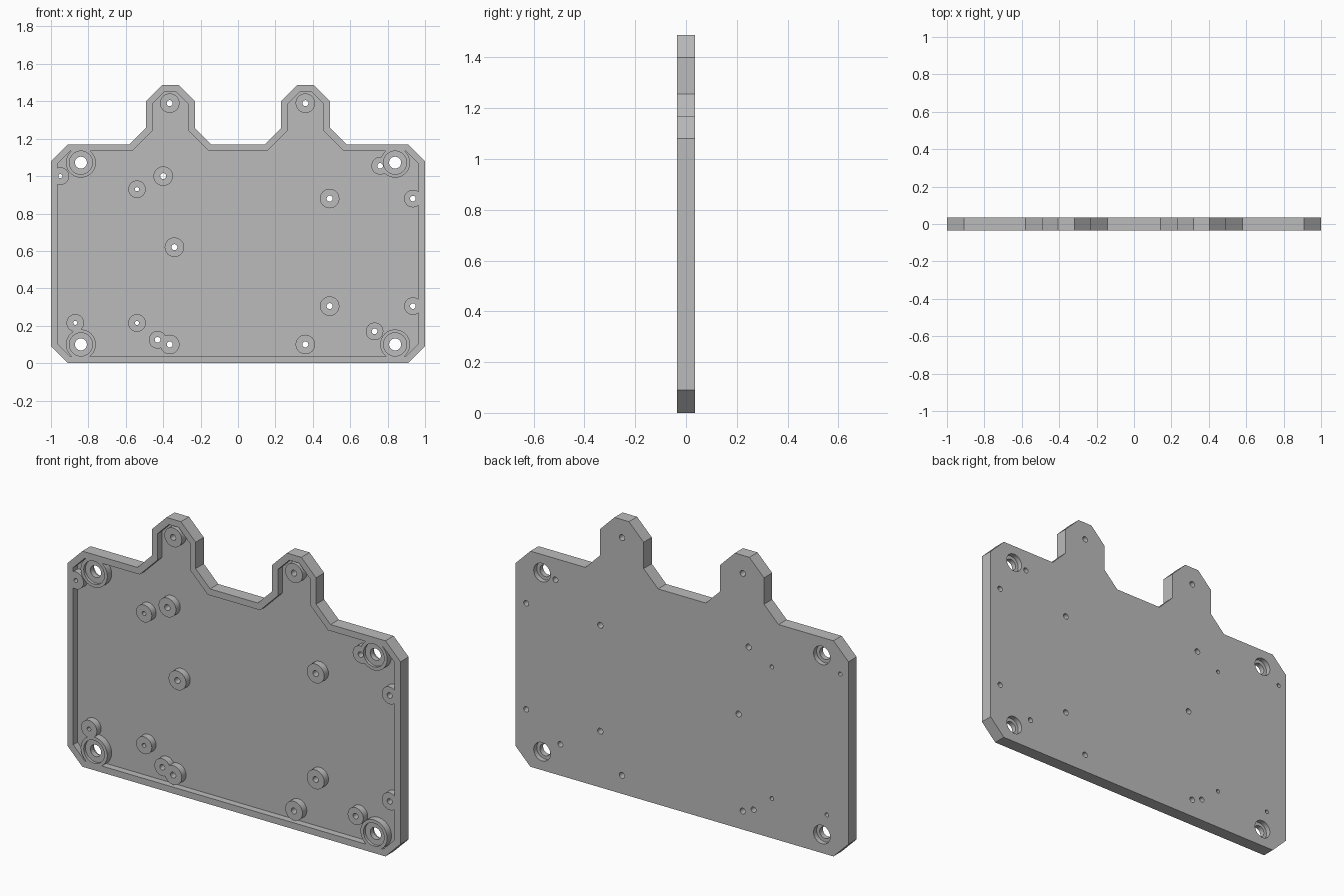
import bpy, bmesh, math
from mathutils import Vector

cube = bpy.data.objects.get("Cube")
if cube:
    bpy.data.objects.remove(cube, do_unlink=True)

FRONT, BACK, FLOOR = -0.035, 0.035, 0.002
RIM = 0.035

grey = bpy.data.materials.new("plain grey")
grey.use_nodes = True
grey.diffuse_color = (0.5, 0.5, 0.5, 1)
grey.node_tree.nodes["Principled BSDF"].inputs["Base Color"].default_value = (0.5, 0.5, 0.5, 1)


def prism(name, points, y0, y1):
    """Extrude an x-z outline from y0 to y1."""
    bm = bmesh.new()
    face = bm.faces.new([bm.verts.new((x, y0, z)) for x, z in points])
    ext = bmesh.ops.extrude_face_region(bm, geom=[face])
    verts = [g for g in ext["geom"] if isinstance(g, bmesh.types.BMVert)]
    bmesh.ops.translate(bm, verts=verts, vec=(0, y1 - y0, 0))
    bmesh.ops.recalc_face_normals(bm, faces=bm.faces)
    mesh = bpy.data.meshes.new(name)
    bm.to_mesh(mesh)
    bm.free()
    mesh.materials.append(grey)
    ob = bpy.data.objects.new(name, mesh)
    bpy.context.collection.objects.link(ob)
    return ob


def disc(name, x, z, r, y0, y1, n=32):
    ring = [(x + r * math.cos(math.tau * i / n), z + r * math.sin(math.tau * i / n))
            for i in range(n)]
    return prism(name, ring, y0, y1)


def cut(target, cutter):
    """Subtract the cutter, then discard it."""
    mod = target.modifiers.new("cut", 'BOOLEAN')
    mod.operation, mod.solver, mod.object = 'DIFFERENCE', 'EXACT', cutter
    with bpy.context.temp_override(object=target, active_object=target):
        bpy.ops.object.modifier_apply(modifier=mod.name)
    bpy.data.objects.remove(cutter, do_unlink=True)


def inset(points, d):
    """Move each edge of a counter-clockwise outline inwards by d."""
    result = []
    for i, p in enumerate(points):
        p = Vector(p)
        a = (p - Vector(points[i - 1])).normalized()
        b = (Vector(points[(i + 1) % len(points)]) - p).normalized()
        na, nb = Vector((-a.y, a.x)), Vector((-b.y, b.x))
        result.append(tuple(p + (na + nb) * d / (1 + na.dot(nb))))
    return result


# Outline with chamfered corners and two mounting ears
half = [(0.91, 0), (1, 0.09), (1, 1.08), (0.91, 1.17), (0.58, 1.17), (0.493, 1.257),
        (0.493, 1.4), (0.405, 1.488), (0.318, 1.488), (0.23, 1.4), (0.23, 1.257), (0.143, 1.17)]
outline = half + [(-x, z) for x, z in reversed(half)]
plate = prism("mounting_plate", outline, FRONT, BACK)

# Standoffs: centre, boss radius, hole radius
BIG, SMALL, TINY = (0.052, 0.016), (0.047, 0.015), (0.047, 0.011)
groups = [
    (BIG, [(-0.365, 1.39), (0.36, 1.39), (-0.4, 1.0), (-0.34, 0.62), (0.49, 0.88),
           (0.49, 0.305), (0.36, 0.1), (-0.365, 0.1)]),
    (SMALL, [(-0.43, 0.125), (0.76, 1.055), (0.935, 0.88), (0.935, 0.305), (0.73, 0.17)]),
    (TINY, [(-0.54, 0.93), (-0.54, 0.215), (-0.87, 0.215), (-0.95, 1.0)]),
]
corners = [(sx * 0.84, z) for sx in (-1, 1) for z in (0.1, 1.072)]

# Front pocket, leaving the rim and the bosses standing
pocket = prism("pocket", inset(outline, RIM), -0.1, FLOOR)
for (boss, hole), spots in groups:
    for x, z in spots:
        cut(pocket, disc("boss", x, z, boss, -0.2, 0.2))
for x, z in corners:
    cut(pocket, disc("corner_boss", x, z, 0.08, -0.2, 0.2, 48))
cut(plate, pocket)

# Screw holes
for (boss, hole), spots in groups:
    for x, z in spots:
        cut(plate, disc("hole", x, z, hole, -0.2, 0.2, 24))

# Corner holes, counterbored on both sides
for x, z in corners:
    cut(plate, disc("hole", x, z, 0.032, -0.2, 0.2))
    cut(plate, disc("front_bore", x, z, 0.062, -0.2, FRONT + 0.015, 40))
    cut(plate, disc("back_bore", x, z, 0.05, BACK - 0.027, 0.2, 40))

bpy.context.view_layer.objects.active = plate
plate.select_set(True)
bpy.ops.object.shade_smooth_by_angle(angle=math.radians(30))
